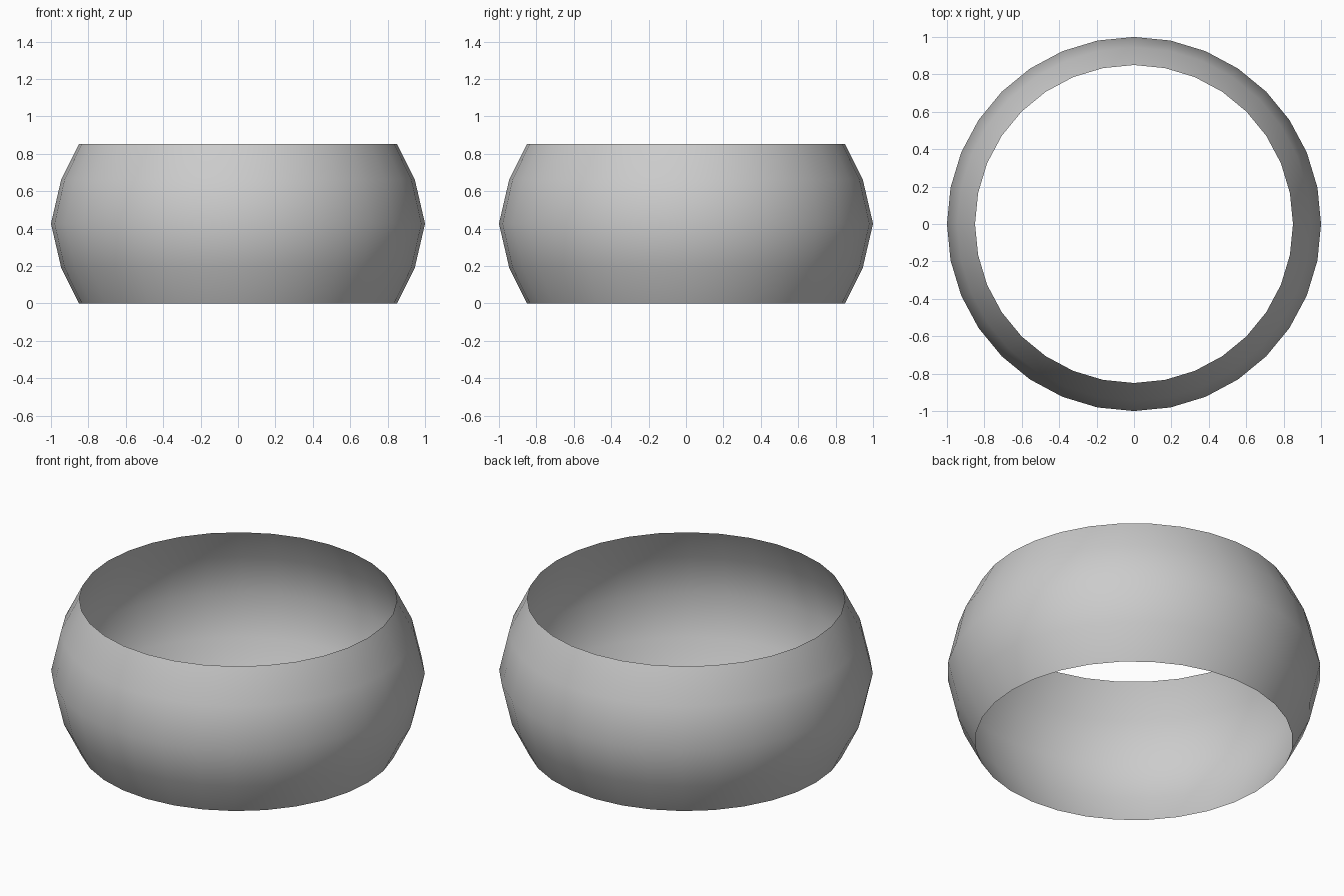
import bpy, bmesh, math

if "Cube" in bpy.data.objects:
    bpy.data.objects.remove(bpy.data.objects["Cube"])

SIDES = 32
# Bulging band profile: (radius, height)
PROFILE = [(0.85, 0.0), (0.945, 0.19), (1.0, 0.427), (0.945, 0.664), (0.85, 0.854)]

# Open band: the profile swept into rings and bridged, a single thin shell
bm = bmesh.new()
rings = []
for r, z in PROFILE:
    rings.append([bm.verts.new((r * math.cos(2 * math.pi * i / SIDES),
                                r * math.sin(2 * math.pi * i / SIDES), z))
                  for i in range(SIDES)])
for low, high in zip(rings, rings[1:]):
    for i in range(SIDES):
        j = (i + 1) % SIDES
        face = bm.faces.new((low[i], low[j], high[j], high[i]))
        face.smooth = True

mesh = bpy.data.meshes.new("curved_band")
bm.to_mesh(mesh)
bm.free()
band = bpy.data.objects.new("curved_band", mesh)
bpy.context.collection.objects.link(band)
